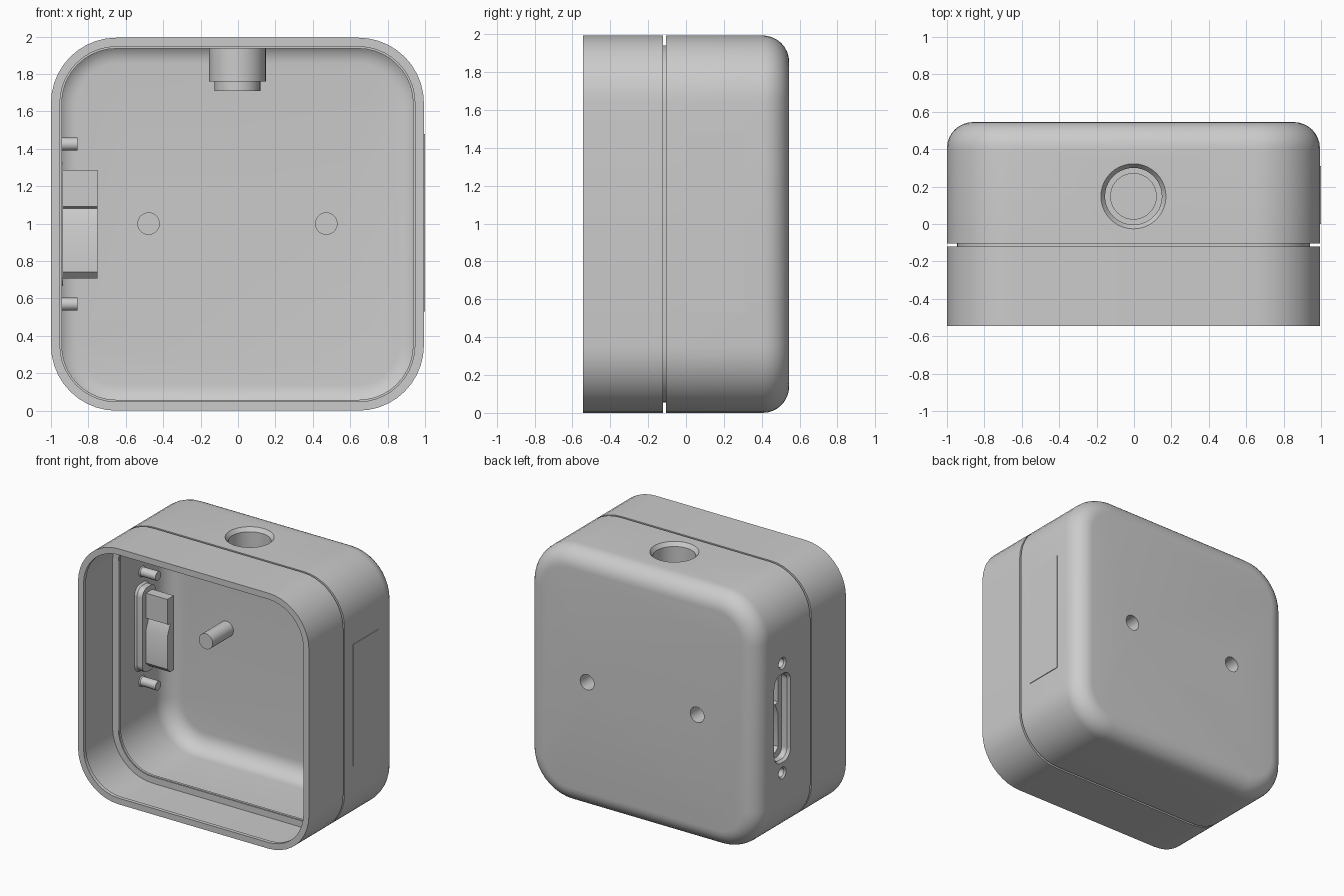
import bpy, bmesh
from math import sin, cos, pi
from mathutils import Vector

if "Cube" in bpy.data.objects:
    bpy.data.objects.remove(bpy.data.objects["Cube"], do_unlink=True)

CX, CZ, HALF, CORNER = -0.003, 0.997, 0.997, 0.35
FRONT, BACK = -0.545, 0.545
WALL = 0.004

grey = bpy.data.materials.new("plain grey")
grey.use_nodes = True
grey.diffuse_color = (0.6, 0.6, 0.6, 1)
grey.node_tree.nodes["Principled BSDF"].inputs["Base Color"].default_value = (0.6, 0.6, 0.6, 1)


def rounded_rect(hu, hv, r, n=10):
    pts = []
    for k, (su, sv) in enumerate([(1, 1), (-1, 1), (-1, -1), (1, -1)]):
        for i in range(n + 1):
            a = (k + i / n) * pi / 2
            pts.append((su * (hu - r) + r * cos(a), sv * (hv - r) + r * sin(a)))
    return pts


def circle(r, n=40):
    return [(r * cos(2 * pi * i / n), r * sin(2 * pi * i / n)) for i in range(n)]


def skin(name, loops, cap_start=False, cap_end=False, closed=False):
    """Join a run of 3D loops into one surface."""
    bm = bmesh.new()
    rings = [[bm.verts.new(p) for p in loop] for loop in loops]
    pairs = list(zip(rings, rings[1:]))
    if closed:
        pairs.append((rings[-1], rings[0]))
    for a, b in pairs:
        if len(a) == len(b):
            n = len(a)
            for i in range(n):
                j = (i + 1) % n
                bm.faces.new((a[i], a[j], b[j], b[i]))
        else:
            # flat floor with an opening of another outline
            edges = []
            for ring in (a, b):
                for i, v in enumerate(ring):
                    w = ring[(i + 1) % len(ring)]
                    edges.append(bm.edges.get((v, w)) or bm.edges.new((v, w)))
            bmesh.ops.triangle_fill(bm, edges=edges, use_beauty=True)
    if cap_start:
        bm.faces.new(rings[0])
    if cap_end:
        bm.faces.new(rings[-1])
    bmesh.ops.recalc_face_normals(bm, faces=bm.faces)
    mesh = bpy.data.meshes.new(name)
    bm.to_mesh(mesh)
    bm.free()
    mesh.materials.append(grey)
    obj = bpy.data.objects.new(name, mesh)
    bpy.context.collection.objects.link(obj)
    return obj


def case_loop(inset, y):
    h = HALF - inset
    return [(CX + u, y, CZ + v) for u, v in rounded_rect(h, h, CORNER - inset)]


def fillet(inset, back, r, n=8):
    """Rounded back edge, from the flat back towards the side wall."""
    return [(inset + r * (1 - sin(i / n * pi / 2)), back - r * (1 - cos(i / n * pi / 2)))
            for i in range(n + 1)]


# thin rear shell, turned inwards at its front to form the groove
STEP, GAP, SEAM = 0.054, -0.105, -0.121
profile = fillet(0, BACK, 0.14)
profile += [(0, GAP), (STEP, GAP), (STEP, SEAM), (STEP + WALL, SEAM),
            (STEP + WALL, GAP + WALL), (WALL, GAP + WALL)]
profile += fillet(WALL, BACK - WALL, 0.14 - WALL)[::-1]
shell = skin("rear_shell", [case_loop(*p) for p in profile], True, True)

# thin front frame with a flange at each end and a short return at the rim
RIM, RETURN = 0.048, -0.515
rim = [(0, FRONT), (0, SEAM), (STEP, SEAM), (STEP, SEAM - WALL), (WALL, SEAM - WALL),
       (WALL, FRONT + WALL), (RIM - WALL, FRONT + WALL), (RIM - WALL, RETURN),
       (RIM, RETURN), (RIM, FRONT)]
frame = skin("front_frame", [case_loop(*p) for p in rim], closed=True)

parts = [shell, frame]


def pocket(name, origin, axis, u, v, rings, cut_count):
    """Cut an opening in the shell and line it with a thin closed cup."""
    origin, axis, u, v = (Vector(t) for t in (origin, axis, u, v))
    loops = [[origin + axis * d + u * a + v * b for a, b in pts] for pts, d in rings]
    parts.append(skin(name, loops, cap_end=True))
    outside = [p - axis * 0.03 for p in loops[0]]
    cutter = skin("cutter", [outside] + loops[:cut_count], True, True)
    cutter.hide_render = True
    mod = shell.modifiers.new("opening", "BOOLEAN")
    mod.operation = "DIFFERENCE"
    mod.solver = "EXACT"
    mod.object = cutter
    bpy.context.view_layer.objects.active = shell
    bpy.ops.object.modifier_apply(modifier=mod.name)
    bpy.data.objects.remove(cutter, do_unlink=True)


X, Y, Z = (1, 0, 0), (0, 1, 0), (0, 0, 1)
SIDE = CX - HALF

# stepped button well in the top
well = [(0.174, 0), (0.152, 0.03), (0.152, 0.234), (0.122, 0.234), (0.122, 0.284)]
pocket("top_button_well", (CX, 0.148, CZ + HALF), (0, 0, -1), X, Y,
       [(circle(r), d) for r, d in well], 3)

# two blind mounting holes in the back
for side, x in (("left", 0.472), ("right", -0.478)):
    pocket(side + "_mounting_hole", (x, BACK, 1.0), (0, -1, 0), X, Z,
           [(circle(0.06, 28), 0), (circle(0.06, 28), 0.26)], 2)

# screw holes above and below the side port
for place, z in (("upper", 1.425), ("lower", 0.57)):
    pocket(place + "_screw_hole", (SIDE, 0.24, z), X, Y, Z,
           [(circle(0.046, 24), 0), (circle(0.035, 24), 0.012), (circle(0.035, 24), 0.143)], 3)

# side port: rounded recess leading to a notched socket
socket = [(-0.04, 0.29), (-0.04, 0.095), (-0.005, 0.085), (-0.04, 0.0), (-0.04, -0.255),
          (-0.005, -0.29), (0.04, -0.29), (0.04, 0.29)]
pocket("side_port", (SIDE, 0.24, 0.997), X, Y, Z,
       [(rounded_rect(0.1, 0.345, 0.08), 0), (rounded_rect(0.085, 0.33, 0.065), 0.02),
        (rounded_rect(0.085, 0.33, 0.065), 0.065), (socket, 0.065), (socket, 0.25)], 3)

# thin label plate on the opposite side
outline = [(0, 0.53), (0.31, 0.53), (0.31, 1.48), (0, 1.48)]
parts.append(skin("label_plate", [[(x, y, z) for y, z in outline] for x in (0.993, 0.999)], True, True))

# smooth curved walls, keep edges crisp
bpy.ops.object.select_all(action="DESELECT")
for obj in parts:
    obj.select_set(True)
bpy.context.view_layer.objects.active = shell
bpy.ops.object.shade_smooth_by_angle(angle=pi / 6)
